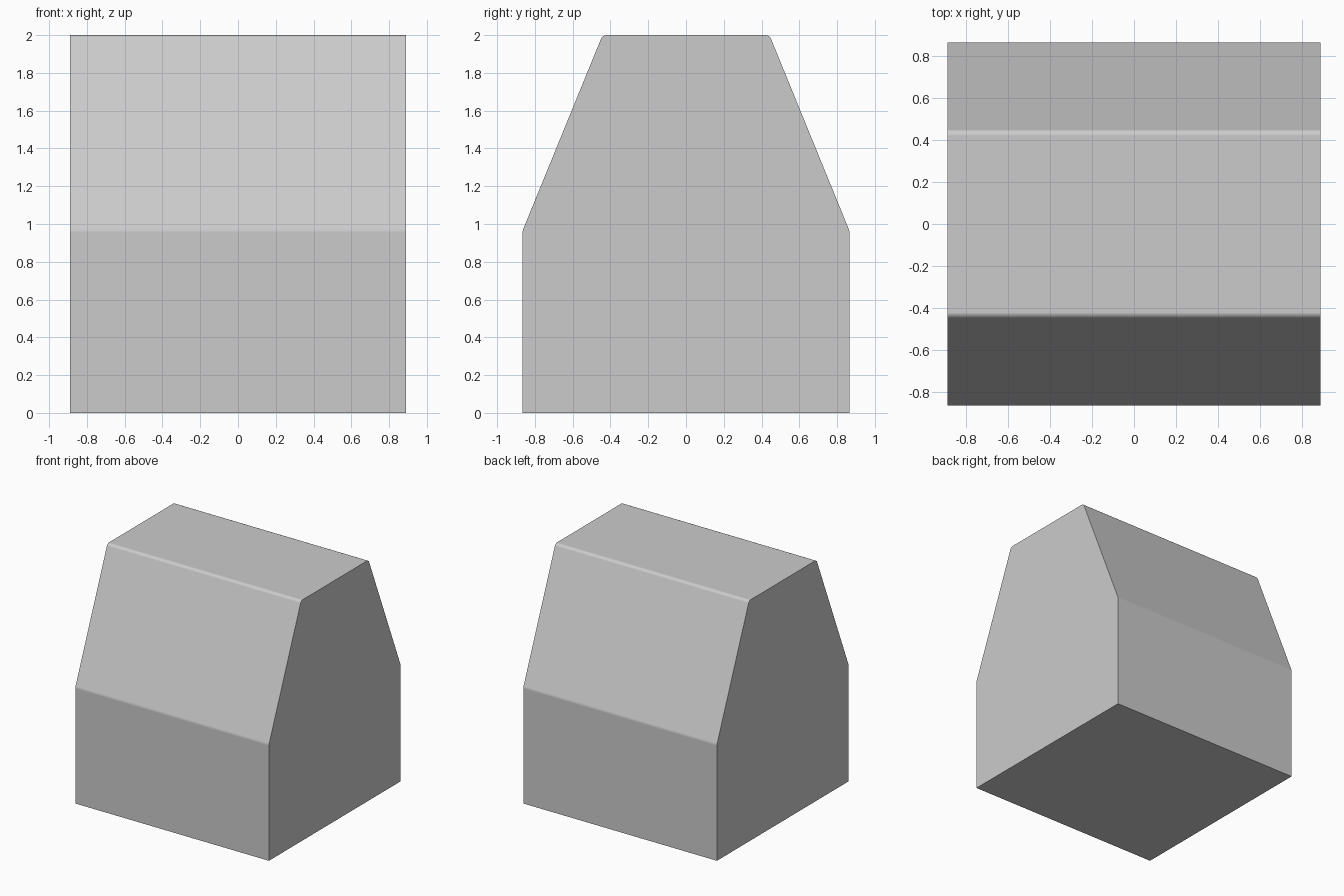
import bpy, bmesh

if "Cube" in bpy.data.objects:
    bpy.data.objects.remove(bpy.data.objects["Cube"])

HALF_WIDTH = 0.89
# right half of the side profile (y, z), bottom to top
half = [(0.865, 0.0), (0.865, 0.965), (0.442, 2.0)]
profile = half + [(-y, z) for y, z in reversed(half)]

# body: side profile extruded along x
bm = bmesh.new()
face = bm.faces.new([bm.verts.new((-HALF_WIDTH, y, z)) for y, z in profile])
ext = bmesh.ops.extrude_face_region(bm, geom=[face])
verts = [g for g in ext["geom"] if isinstance(g, bmesh.types.BMVert)]
bmesh.ops.translate(bm, verts=verts, vec=(2 * HALF_WIDTH, 0, 0))


def long_edges(z):
    """Edges running along x at the given height."""
    return [e for e in bm.edges
            if all(abs(v.co.z - z) < 1e-4 for v in e.verts)
            and abs(e.verts[0].co.x - e.verts[1].co.x) > 1]


# small rounded shoulders and top edges
for z, size in ((2.0, 0.02), (0.965, 0.01)):
    bmesh.ops.bevel(bm, geom=long_edges(z), offset=size, segments=4,
                    profile=0.5, affect='EDGES')
bmesh.ops.recalc_face_normals(bm, faces=bm.faces)

mesh = bpy.data.meshes.new("tapered_block")
bm.to_mesh(mesh)
bm.free()
block = bpy.data.objects.new("tapered_block", mesh)
bpy.context.collection.objects.link(block)

# smooth the rounded edges, keep end faces crisp
bpy.context.view_layer.objects.active = block
block.select_set(True)
bpy.ops.object.shade_smooth_by_angle(angle=0.52)
normals = block.modifiers.new("face_weighted", 'WEIGHTED_NORMAL')
normals.keep_sharp = True
